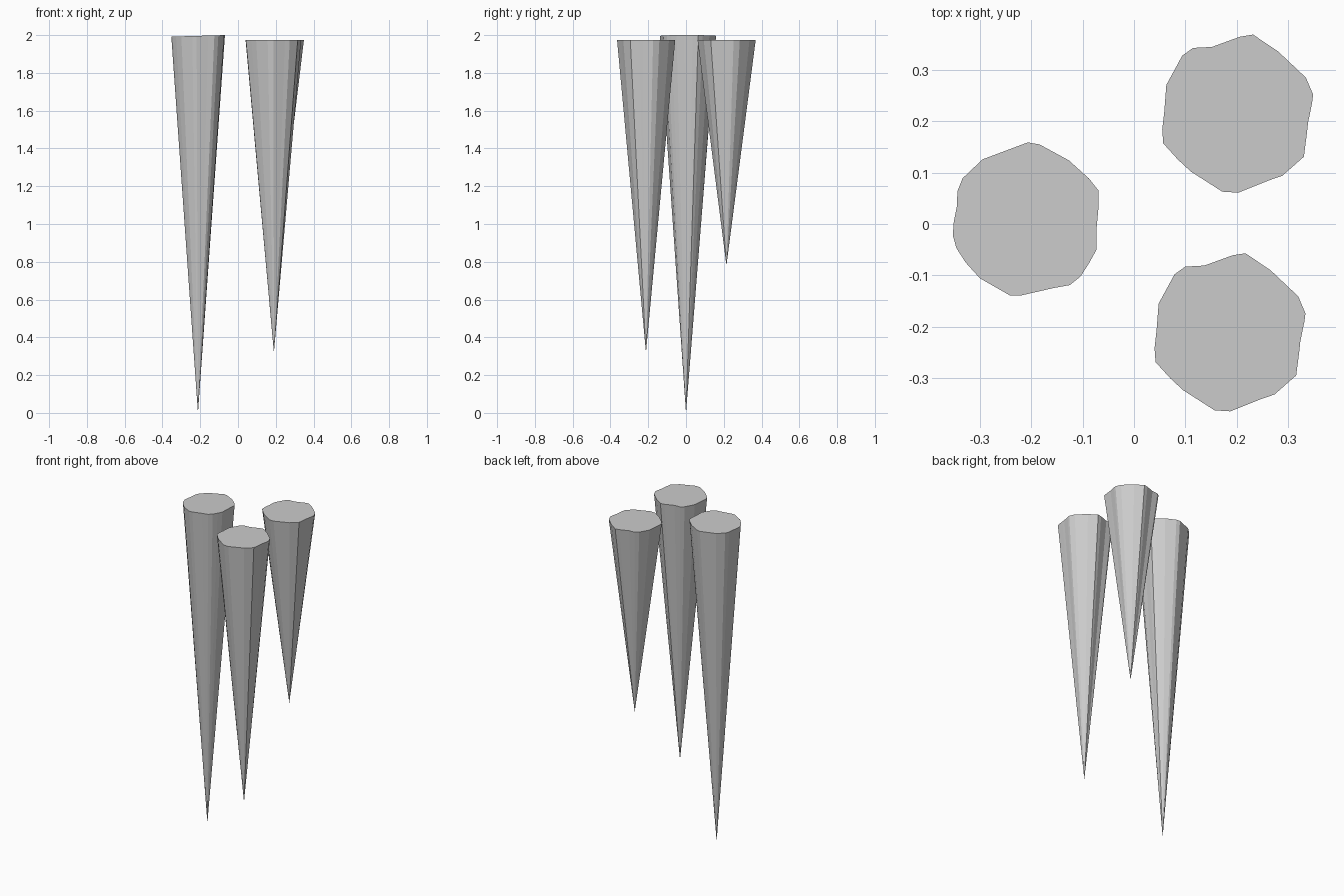
import bpy, bmesh

# Irregular rim outlines, measured relative to the tip axis
RIM_LONG = [(.005, .159), (.028, .155), (.085, .124), (.124, .089), (.143, .065), (.143, .035),
            (.139, -.01), (.139, -.05), (.124, -.077), (.108, -.102), (.087, -.119), (.054, -.125),
            (-.007, -.139), (-.03, -.139), (-.088, -.106), (-.116, -.075), (-.134, -.047),
            (-.141, -.022), (-.139, .005), (-.133, .035), (-.132, .064), (-.122, .089), (-.083, .126)]
RIM_SHORT = [(.027, .155), (.076, .122), (.13, .071), (.144, .038), (.142, .022), (.134, -.017),
             (.132, -.036), (.126, -.083), (.084, -.12), (.058, -.129), (-.002, -.153),
             (-.033, -.151), (-.094, -.112), (-.119, -.089), (-.148, -.057), (-.15, -.03),
             (-.146, .005), (-.142, .057), (-.111, .114), (-.09, .129), (-.053, .131), (.002, .151)]


def icicle(name, rim, x, y, tip_z, top_z, tilt):
    """Straight faceted spike hanging from an irregular, slightly tilted cap."""
    bm = bmesh.new()
    top = [bm.verts.new((x + a, y + b, top_z + tilt * (a / .143 - 1) / 2)) for a, b in rim]
    tip = bm.verts.new((x, y, tip_z))
    for i, v in enumerate(top):
        bm.faces.new((v, top[(i + 1) % len(top)], tip))
    bm.faces.new(top)
    bmesh.ops.recalc_face_normals(bm, faces=bm.faces)
    mesh = bpy.data.meshes.new(name)
    bm.to_mesh(mesh)
    bm.free()
    bpy.context.collection.objects.link(bpy.data.objects.new(name, mesh))


# Long icicle on the left, two shorter ones on the right
icicle("icicle_long", RIM_LONG, -.212, 0, 0, 2.0, .008)
icicle("icicle_medium", RIM_SHORT, .19, -.212, .32, 1.975, 0)
icicle("icicle_small", RIM_SHORT, .205, .214, .78, 1.975, 0)
